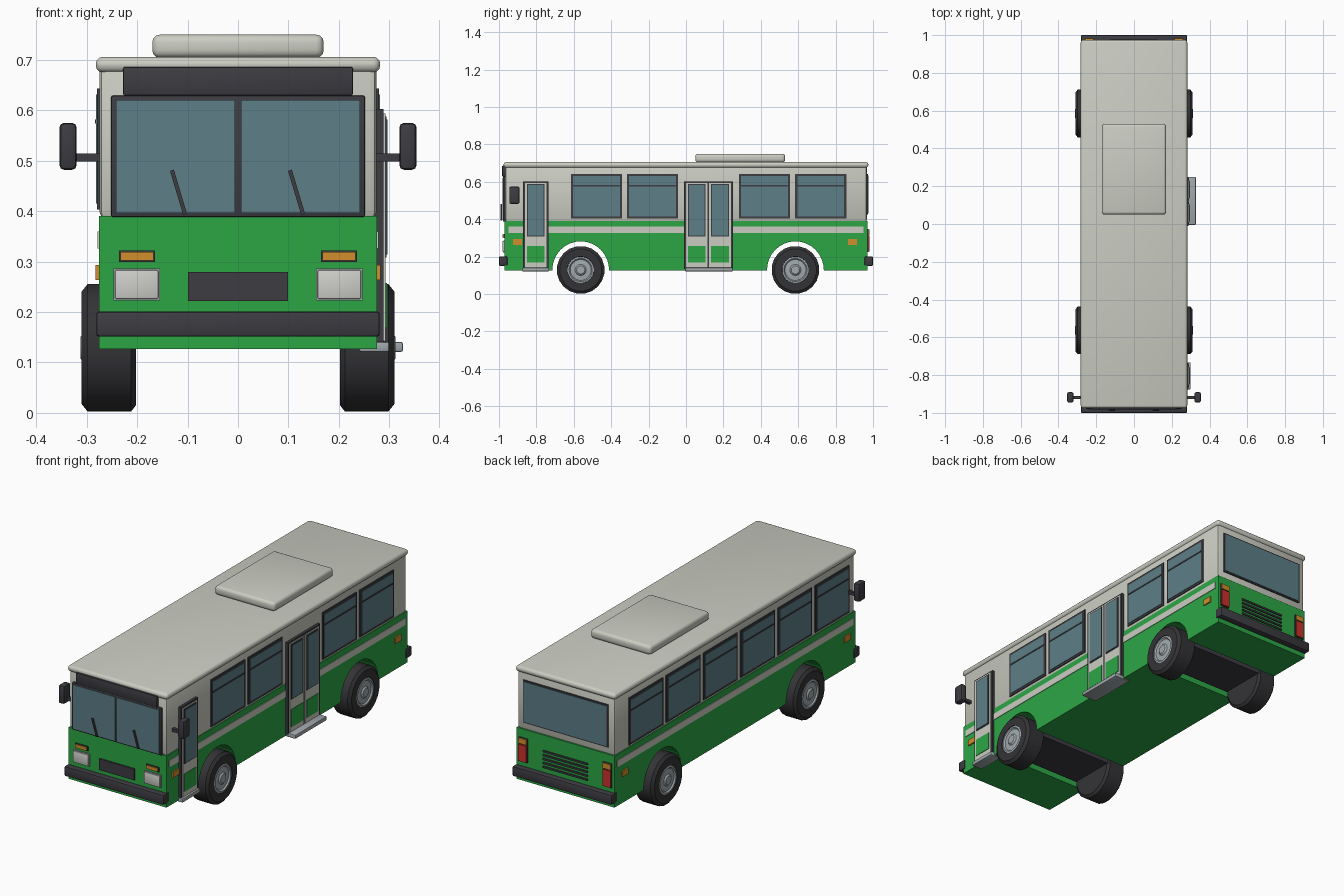
import bpy, bmesh, math
from mathutils import Vector, Matrix

if "Cube" in bpy.data.objects:
    bpy.data.objects.remove(bpy.data.objects["Cube"])


def mat(name, r, g, b):
    m = bpy.data.materials.new(name)
    m.diffuse_color = (r, g, b, 1)
    m.use_nodes = True
    m.node_tree.nodes["Principled BSDF"].inputs["Base Color"].default_value = m.diffuse_color
    return m


CREAM = mat("cream paint", 0.60, 0.61, 0.54)
GREEN = mat("green paint", 0.025, 0.38, 0.06)
DARK = mat("dark trim", 0.045, 0.045, 0.054)
RUBBER = mat("tyre rubber", 0.034, 0.034, 0.038)
GLASS = mat("blue glass", 0.11, 0.21, 0.245)
STEEL = mat("steel", 0.36, 0.40, 0.42)
ORANGE = mat("orange lens", 0.65, 0.27, 0.025)
RED = mat("red lens", 0.60, 0.03, 0.025)
LAMP = mat("lamp lens", 0.62, 0.62, 0.59)


def finish(bm, name, material, smooth=False):
    bmesh.ops.recalc_face_normals(bm, faces=bm.faces)
    me = bpy.data.meshes.new(name)
    bm.to_mesh(me)
    bm.free()
    me.materials.append(material)
    ob = bpy.data.objects.new(name, me)
    bpy.context.collection.objects.link(ob)
    if smooth:
        bpy.ops.object.select_all(action='DESELECT')
        ob.select_set(True)
        bpy.context.view_layer.objects.active = ob
        bpy.ops.object.shade_smooth_by_angle(angle=math.radians(35))
    return ob


def box(name, x, y, z, material, bevel=0.0, segments=2):
    """Box from (min, max) pairs, with optional rounded edges."""
    bm = bmesh.new()
    bmesh.ops.create_cube(bm, size=1)
    for v in bm.verts:
        for i, (lo, hi) in enumerate((x, y, z)):
            v.co[i] = (lo + hi) / 2 + v.co[i] * (hi - lo)
    if bevel:
        bmesh.ops.bevel(bm, geom=bm.edges[:], offset=bevel, segments=segments,
                        profile=0.5, affect='EDGES')
    return finish(bm, name, material, bool(bevel))


def span(side, a, b):
    return tuple(sorted((side * a, side * b)))


def lathe(name, profile, centre, side, material, sides=20):
    """Spin (x, radius) points around a sideways axle."""
    bm = bmesh.new()
    rings = []
    for px, r in profile:
        rings.append([bm.verts.new((side * px,
                                    centre[0] + r * math.cos(math.tau * (i + .5) / sides),
                                    centre[1] + r * math.sin(math.tau * (i + .5) / sides)))
                      for i in range(sides)])
    for a, b in zip(rings, rings[1:]):
        for i in range(sides):
            j = (i + 1) % sides
            bm.faces.new((a[i], a[j], b[j], b[i]))
    bm.faces.new(rings[0])
    bm.faces.new(rings[-1])
    return finish(bm, name, material, True)


def bar(name, a, b, w, material):
    """Square rod between two points."""
    a, b = Vector(a), Vector(b)
    d = b - a
    bm = bmesh.new()
    bmesh.ops.create_cube(bm, size=1, matrix=Matrix.Translation((a + b) / 2)
                          @ d.to_track_quat('Z', 'Y').to_matrix().to_4x4()
                          @ Matrix.Diagonal((w, w, d.length, 1)))
    return finish(bm, name, material)


AXLES = (-0.563, 0.585)
WHEEL_Z = 0.129

# Lower body: side profile with two wheel arches, extruded across the width
outline = [(-0.97, 0.39), (-0.97, 0.127)]
for ay in AXLES:
    for i in range(17):
        t = math.pi * (1 - i / 16)
        outline.append((ay + 0.152 * math.cos(t), 0.127 + 0.155 * math.sin(t)))
outline += [(0.97, 0.127), (0.97, 0.39)]
bm = bmesh.new()
face = bm.faces.new([bm.verts.new((-0.276, y, z)) for y, z in outline])
ext = bmesh.ops.extrude_face_region(bm, geom=[face])
bmesh.ops.translate(bm, vec=(0.552, 0, 0),
                    verts=[g for g in ext['geom'] if isinstance(g, bmesh.types.BMVert)])
finish(bm, "lower_body", GREEN)

# Upper body, roof and roof unit
box("upper_body", (-0.275, 0.275), (-0.967, 0.967), (0.385, 0.69), CREAM, 0.014)
box("roof", (-0.282, 0.282), (-0.975, 0.975), (0.675, 0.706), CREAM, 0.014, 3)
box("roof_unit", (-0.17, 0.17), (0.05, 0.53), (0.704, 0.75), CREAM, 0.015, 3)

# Wheels and axle housings
for ay, place in zip(AXLES, ("front", "rear")):
    box(place + "_axle_housing", (-0.21, 0.21), (ay - 0.12, ay + 0.12), (0.131, 0.168), DARK)
    for s in (-1, 1):
        c = (ay, WHEEL_Z)
        lathe(place + "_tyre", [(0.202, 0.085), (0.202, 0.115), (0.212, 0.128),
                                (0.298, 0.128), (0.310, 0.113), (0.310, 0.072),
                                (0.300, 0.070)], c, s, RUBBER)
        lathe(place + "_hub", [(0.296, 0.071), (0.308, 0.071), (0.310, 0.062),
                               (0.303, 0.056), (0.305, 0.030), (0.312, 0.022)], c, s, STEEL)

# Side windows: six on the left, four on the right beside the doors
for s, centres in ((-1, (-0.78, -0.48, -0.18, 0.12, 0.42, 0.72)),
                   (1, (-0.478, -0.179, 0.42, 0.72))):
    for c in centres:
        box("side_window_frame", span(s, 0.27, 0.280), (c - 0.137, c + 0.137), (0.403, 0.643), DARK)
        box("side_window_glass", span(s, 0.275, 0.282), (c - 0.125, c + 0.125), (0.415, 0.631), GLASS)
        box("side_window_bar", span(s, 0.275, 0.284), (c - 0.125, c + 0.125), (0.574, 0.582), DARK)

# Belt stripes and side markers
for s in (-1, 1):
    box("belt_stripe", span(s, 0.27, 0.279), (-0.95, 0.95), (0.326, 0.36), CREAM)
    for y in (-0.901, 0.890):
        box("side_marker", span(s, 0.27, 0.283), (y - 0.024, y + 0.024), (0.263, 0.293), ORANGE)

# Doors on the right side
def door(y0, y1, leaves):
    box("door_frame", (0.265, 0.288), (y0, y1), (0.135, 0.603), DARK)
    w = (y1 - y0 - 0.012) / leaves
    for i in range(leaves):
        a = y0 + 0.006 + i * w + 0.004
        b = a + w - 0.008
        box("door_leaf", (0.27, 0.292), (a, b), (0.143, 0.594), CREAM)
        a, b = a + 0.011, b - 0.011
        box("door_glass_seal", (0.28, 0.294), (a, b), (0.308, 0.588), DARK)
        box("door_glass", (0.28, 0.296), (a + 0.005, b - 0.005), (0.314, 0.582), GLASS)
        box("door_lower_panel", (0.28, 0.295), (a, b), (0.168, 0.258), GREEN)


door(-0.872, -0.735, 1)
door(-0.01, 0.25, 2)
box("front_step", (0.24, 0.300), (-0.875, -0.732), (0.121, 0.141), STEEL, 0.004)
box("middle_step", (0.24, 0.327), (-0.005, 0.25), (0.121, 0.141), STEEL, 0.004)

# Bumpers
for s in (-1, 1):
    box("bumper", (-0.281, 0.281), span(s, 0.955, 1.0), (0.151, 0.201), DARK, 0.006)

# Windscreen, route board and grille
box("windscreen_frame", (-0.252, 0.252), (-0.979, -0.96), (0.388, 0.629), DARK, 0.004)
box("route_board", (-0.228, 0.228), (-0.983, -0.96), (0.629, 0.686), DARK, 0.004)
box("grille", (-0.099, 0.099), (-0.978, -0.96), (0.222, 0.279), DARK)

for s in (-1, 1):
    # Front glass and lamps
    box("windscreen_glass", span(s, 0.006, 0.242), (-0.982, -0.97), (0.396, 0.620), GLASS)
    box("headlight_rim", span(s, 0.155, 0.247), (-0.977, -0.96), (0.223, 0.286), STEEL)
    box("headlight", span(s, 0.158, 0.244), (-0.982, -0.96), (0.226, 0.283), LAMP, 0.003)
    box("indicator_rim", span(s, 0.165, 0.236), (-0.976, -0.96), (0.299, 0.322), DARK)
    box("indicator", span(s, 0.168, 0.233), (-0.981, -0.96), (0.302, 0.319), ORANGE)
    # Wipers
    x = 0.117 * s + 0.012
    bar("wiper", (x, -0.987, 0.394), (x - 0.026, -0.987, 0.481), 0.008, DARK)
    # Mirrors
    box("mirror_arm", span(s, 0.265, 0.33), (-0.926, -0.910), (0.498, 0.514), DARK)
    box("mirror", span(s, 0.320, 0.354), (-0.945, -0.890), (0.482, 0.575), DARK, 0.009)
    # Tail lamps
    box("tail_lamp_rim", span(s, 0.212, 0.263), (0.96, 0.975), (0.224, 0.347), DARK)
    box("tail_lamp", span(s, 0.215, 0.260), (0.96, 0.981), (0.227, 0.312), RED)
    box("rear_indicator", span(s, 0.215, 0.260), (0.96, 0.981), (0.317, 0.344), ORANGE)

# Rear window and vents
box("rear_window_frame", (-0.240, 0.240), (0.95, 0.972), (0.424, 0.642), DARK)
box("rear_window_glass", (-0.233, 0.233), (0.95, 0.975), (0.431, 0.635), GLASS)
for i in range(5):
    z = 0.225 + 0.02 * i
    box("rear_vent", (-0.125, 0.125), (0.96, 0.976), (z, z + 0.009), DARK)
